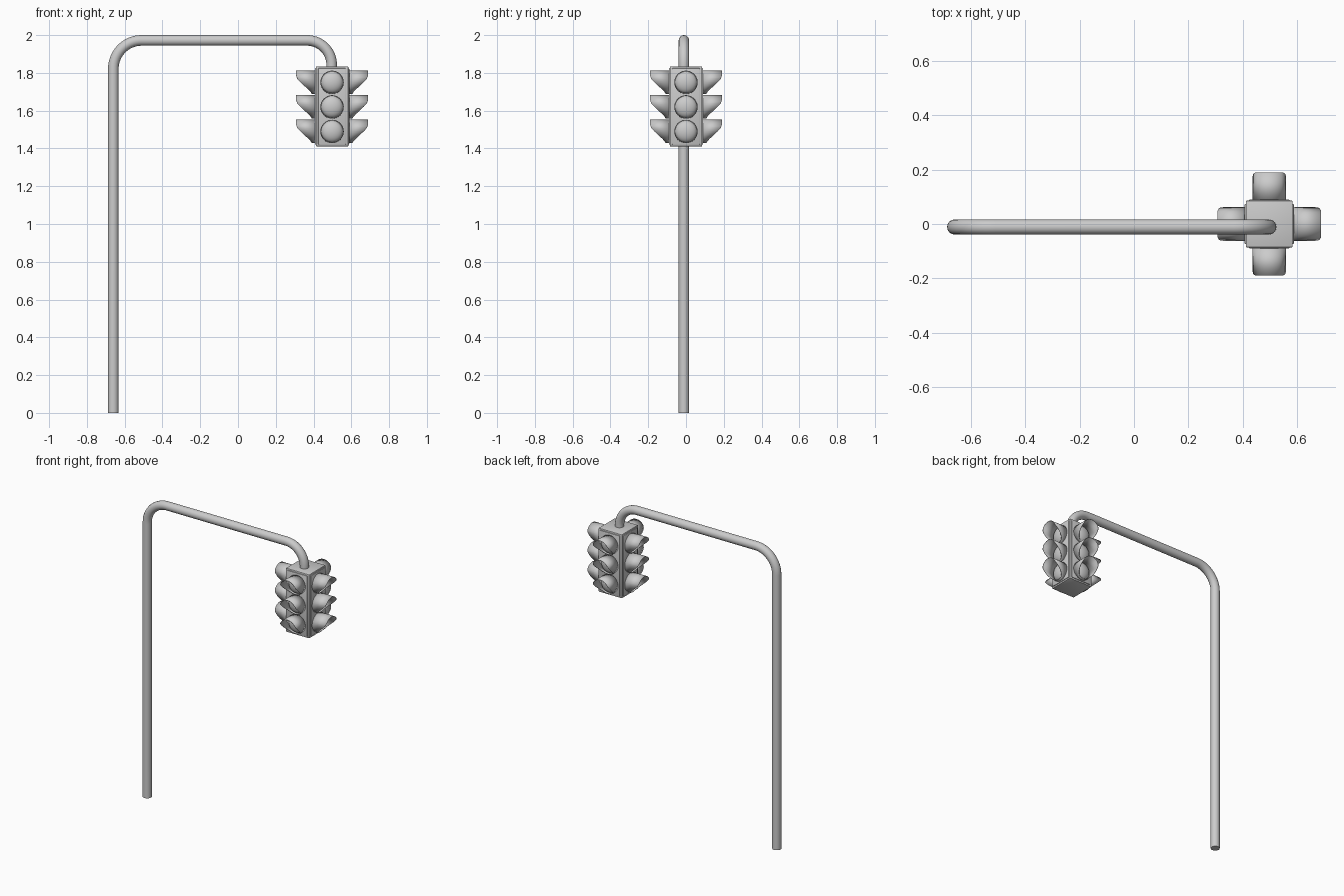
import bpy, bmesh, math
from mathutils import Matrix

if "Cube" in bpy.data.objects:
    bpy.data.objects.remove(bpy.data.objects["Cube"])

CX = 0.498                      # centre of the signal head
LIGHT_Z = (1.75, 1.62, 1.49)    # lens heights
R = 0.062                       # visor radius


def finish(name, bm, angle=35):
    bmesh.ops.recalc_face_normals(bm, faces=bm.faces)
    me = bpy.data.meshes.new(name)
    bm.to_mesh(me)
    bm.free()
    ob = bpy.data.objects.new(name, me)
    bpy.context.collection.objects.link(ob)
    bpy.ops.object.select_all(action='DESELECT')
    ob.select_set(True)
    bpy.context.view_layer.objects.active = ob
    bpy.ops.object.shade_smooth_by_angle(angle=math.radians(angle))
    return ob


def box(name, size, matrix, bevel):
    bm = bmesh.new()
    bmesh.ops.create_cube(bm, size=1)
    bmesh.ops.scale(bm, vec=size, verts=bm.verts)
    bmesh.ops.bevel(bm, geom=bm.edges[:], offset=bevel, segments=2,
                    affect='EDGES', profile=0.5)
    bm.transform(matrix)
    return finish(name, bm)


def visor_length(u):
    # distance of the hood edge from the head centre; u is 1 on top, -1 below
    pts = [(-1, .108), (-.85, .112), (-.6, .127), (-.3, .147), (0, .167),
           (.3, .184), (.6, .190), (1, .190)]
    for (a, la), (b, lb) in zip(pts, pts[1:]):
        if u <= b:
            return la + (lb - la) * (u - a) / (b - a)
    return pts[-1][1]


def visor(name, matrix):
    bm = bmesh.new()
    n = 40
    rings = []
    for i in range(n):
        t = 2 * math.pi * i / n
        u = math.cos(t)
        x, z = R * math.sin(t), R * u
        rings.append([bm.verts.new((x, y, z)) for y in (-0.085, -visor_length(u))])
    for i in range(n):
        a, b = rings[i], rings[(i + 1) % n]
        bm.faces.new((a[0], b[0], b[1], a[1]))
    bm.transform(matrix)
    ob = finish(name, bm)
    mod = ob.modifiers.new("thickness", 'SOLIDIFY')
    mod.thickness = 0.003
    mod.offset = -1


def lens(name, matrix):
    bm = bmesh.new()
    bmesh.ops.create_uvsphere(bm, u_segments=32, v_segments=16, radius=1)
    bmesh.ops.scale(bm, vec=(0.058, 0.032, 0.058), verts=bm.verts)
    bmesh.ops.translate(bm, vec=(0, -0.09, 0), verts=bm.verts)
    bm.transform(matrix)
    finish(name, bm, 60)


# bent pole: post, bend, arm, bend down into the head
path = [(-0.66, 0.0)]
for cx, r, a0, a1 in ((-0.51, 0.15, 180, 90), (0.366, 0.13, 90, 0)):
    for i in range(17):
        a = math.radians(a0 + (a1 - a0) * i / 16)
        path.append((cx + r * math.cos(a), 1.972 - r + r * math.sin(a)))
path.append((0.496, 1.80))
cu = bpy.data.curves.new("pole", 'CURVE')
cu.dimensions = '3D'
cu.bevel_depth = 0.028
cu.bevel_resolution = 6
cu.use_fill_caps = True
sp = cu.splines.new('POLY')
sp.points.add(len(path) - 1)
for p, (x, z) in zip(sp.points, path):
    p.co = (x, -0.011, z, 1)
bpy.context.collection.objects.link(bpy.data.objects.new("pole", cu))

# signal housing
box("housing", (0.172, 0.172, 0.424), Matrix.Translation((CX, 0, 1.623)), 0.004)

# four faces, each with a raised panel, three lenses and three hoods
for k in range(4):
    turn = Matrix.Translation((CX, 0, 0)) @ Matrix.Rotation(k * math.pi / 2, 4, 'Z')
    box(f"face_panel_{k}", (0.148, 0.02, 0.404),
        turn @ Matrix.Translation((0, -0.081, 1.623)), 0.004)
    for j, z in enumerate(LIGHT_Z):
        m = turn @ Matrix.Translation((0, 0, z))
        visor(f"visor_{k}_{j}", m)
        lens(f"lens_{k}_{j}", m)
